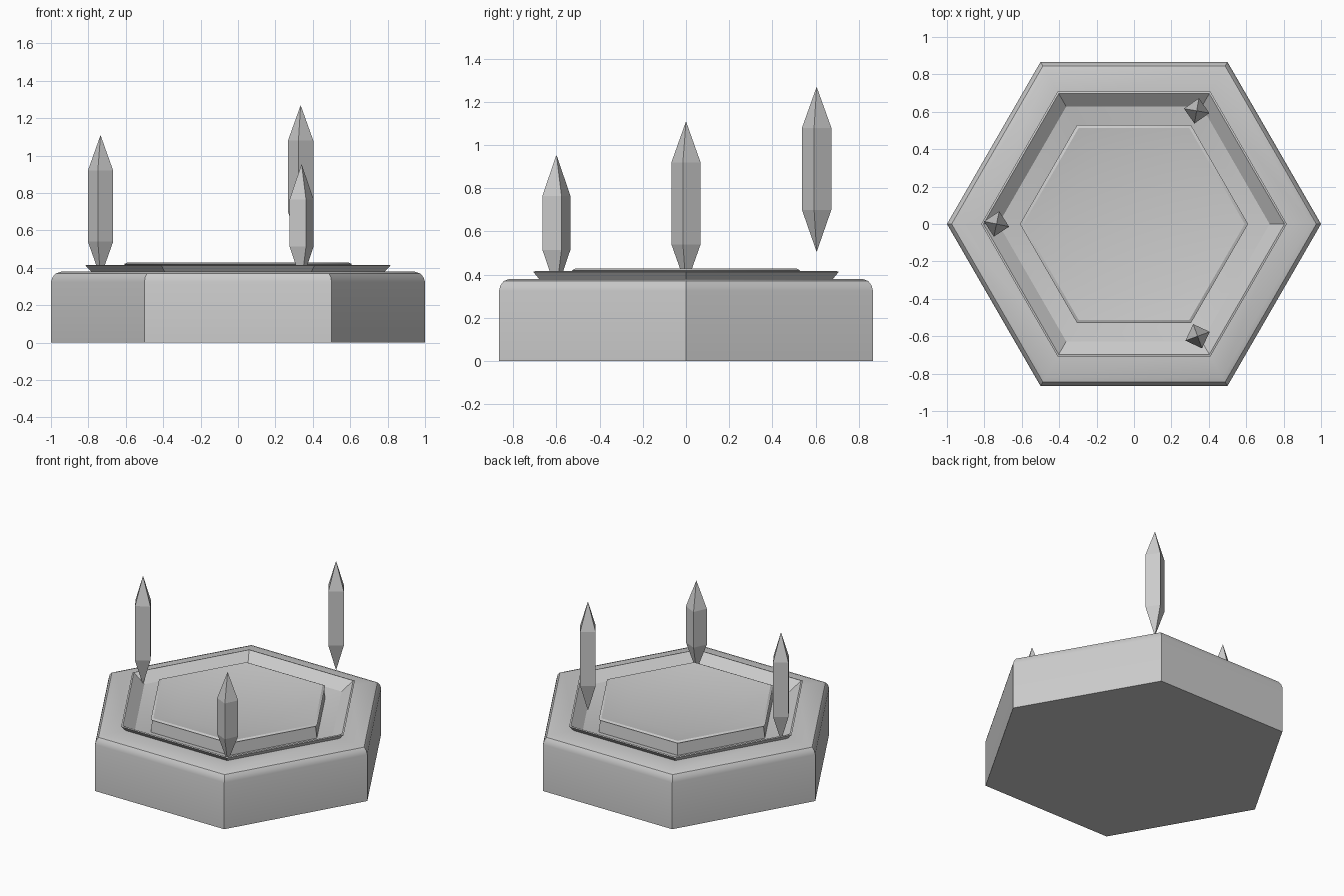
import bpy, bmesh
from math import cos, sin, pi, radians

if "Cube" in bpy.data.objects:
    bpy.data.objects.remove(bpy.data.objects["Cube"])


def lathe(name, profile, sides, location=(0, 0, 0), turn=0.0, smooth=False):
    """Stack polygon rings from (radius, z) points; radius 0 closes to a tip."""
    bm = bmesh.new()
    rings = []
    for r, z in profile:
        if r == 0:
            rings.append([bm.verts.new((0, 0, z))] * sides)
        else:
            rings.append([bm.verts.new((r * cos(turn + 2 * pi * i / sides),
                                        r * sin(turn + 2 * pi * i / sides), z))
                          for i in range(sides)])
    for a, b in zip(rings, rings[1:]):
        for i in range(sides):
            j = (i + 1) % sides
            bm.faces.new(list(dict.fromkeys((a[i], a[j], b[j], b[i]))))
    bmesh.ops.recalc_face_normals(bm, faces=bm.faces)
    mesh = bpy.data.meshes.new(name)
    bm.to_mesh(mesh)
    bm.free()
    obj = bpy.data.objects.new(name, mesh)
    obj.location = location
    bpy.context.collection.objects.link(obj)
    if smooth:
        bpy.context.view_layer.objects.active = obj
        obj.select_set(True)
        bpy.ops.object.shade_smooth_by_angle(angle=radians(30))
        obj.select_set(False)
    return obj


# Hexagonal pedestal: rounded shoulder, flared lip, sunken channel, shallow dish
pedestal = [(0, 0), (1, 0), (1, 0.325), (0.992, 0.35), (0.975, 0.37), (0.945, 0.38),
            (0.785, 0.38), (0.817, 0.413), (0.805, 0.416),
            (0.725, 0.355), (0.61, 0.335),
            (0.60, 0.415), (0.61, 0.42), (0.592, 0.428),
            (0.42, 0.40), (0, 0.40)]
lathe("hexagonal_pedestal", pedestal, 6, smooth=True)

# Three floating crystals at different heights: x, y, bottom, low belt, high belt, tip, turn
crystals = [("left_crystal", -0.735, 0.0, 0.35, 0.54, 0.92, 1.11, -12),
            ("back_crystal", 0.335, 0.605, 0.505, 0.70, 1.08, 1.27, -10),
            ("front_crystal", 0.34, -0.60, 0.325, 0.515, 0.765, 0.955, 20)]
for name, x, y, z0, z1, z2, z3, turn in crystals:
    lathe(name, [(0, z0), (0.069, z1), (0.069, z2), (0, z3)], 4,
          (x, y, 0), radians(turn))
